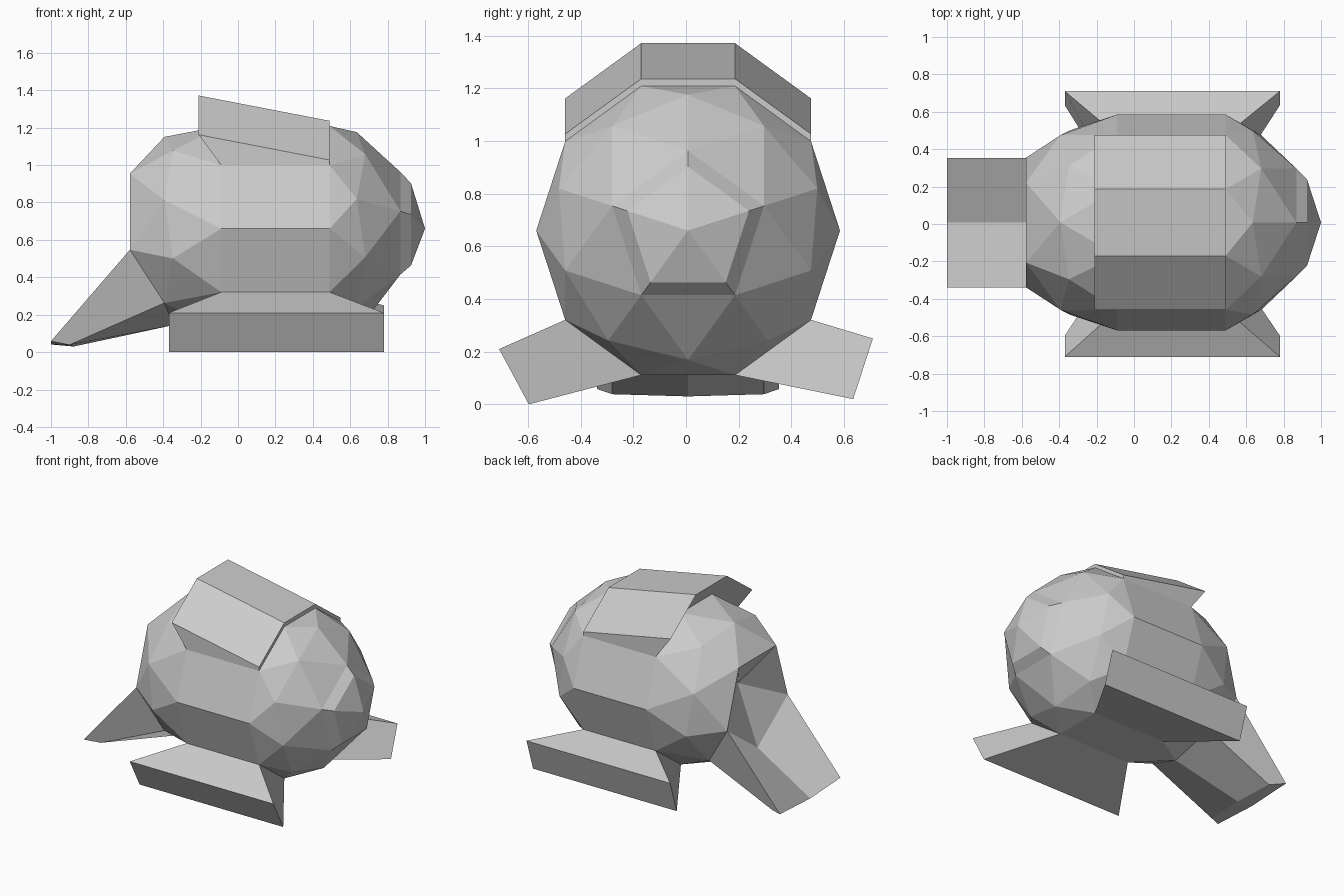
import bpy, bmesh, math
from mathutils import Matrix

if "Cube" in bpy.data.objects:
    bpy.data.objects.remove(bpy.data.objects["Cube"])

R, CY, CZ = 0.577, 0.008, 0.66   # hull radius and axis position
LEFT, RIGHT, EQ = -0.09, 0.377, 0.49

bm = bmesh.new()

def push(faces, move):
    """Extrude a face region and reposition its new vertices with move(co)."""
    res = bmesh.ops.extrude_face_region(bm, geom=list(faces))
    verts = [g for g in res["geom"] if isinstance(g, bmesh.types.BMVert)]
    for v in verts:
        v.co = move(v.co.copy())
    bmesh.ops.delete(bm, geom=[v for v in bm.verts if not v.link_faces], context='VERTS')
    return verts

def at(co, x=None, y=None, z=None):
    return (co.x if x is None else x, co.y if y is None else y, co.z if z is None else z)

# faceted ball with its pole along x and one pentagon corner pointing up
bmesh.ops.create_icosphere(bm, subdivisions=2, radius=R)
bm.transform(Matrix.Rotation(math.pi / 2, 4, 'Y'))
v = next(v for v in bm.verts if abs(v.co.x - 0.447 * R) < 0.01)
bm.transform(Matrix.Rotation(math.pi / 2 - math.atan2(v.co.z, v.co.y), 4, 'X'))

# split at the equator and stretch into a barrel
def stretch(co):
    return at(co, x=EQ if abs(co.x) < 0.01 else co.x + RIGHT)
nose_half = [f for f in bm.faces if f.calc_center_median().x > 0]
rear = [v for v in bm.verts if v.co.x < 0.01]
push(nose_half, stretch)
for v in bm.verts:
    if v.co.x < 0.01:
        v.co.x += LEFT

# raised nose cone
pole = max(bm.verts, key=lambda v: v.co.x)
push(pole.link_faces, lambda c: (1.0, 0, 0) if c.x > 0.93 else (0.925, c.y * 0.8, c.z * 0.8))

# widened, hollowed rear opening
pole = min(bm.verts, key=lambda v: v.co.x)
ring = [e.other_vert(pole) for e in pole.link_edges]
for v in ring:
    v.co = (-0.578, v.co.y * 1.2, v.co.z * 1.2)
pole.co = (-0.42, 0, 0.06)

# sloping tail drawn out below the opening
low = min(ring, key=lambda v: v.co.z)
tail = [f for f in low.link_faces if pole not in f.verts]
push(tail, lambda c: (-1 + (c.x + 0.578) * 0.53, c.y, 0.02 + 0.07 * (c.z + CZ) - CZ))

def barrel(test):
    out = []
    for f in bm.faces:
        c = f.calc_center_median()
        if len(f.verts) == 4 and abs(c.x - (LEFT + EQ) / 2) < 0.02 and abs(f.normal.x) < 0.05 and test(c):
            out.append(f)
    return out

# slanted hood over the top three panels
bm.normal_update()
push(barrel(lambda c: c.z > 0.35),
     lambda c: (-0.21, c.y, c.z + 0.163) if c.x < 0.2 else (EQ, c.y, c.z + 0.028))

# flared side skids from the lower panels
for side, top, bottom in ((-1, (-0.71, 0.21), (-0.597, 0.0)), (1, (0.71, 0.25), (0.635, 0.02))):
    bm.normal_update()
    def flare(c):
        y, z = top if c.z > -0.45 else bottom
        return (-0.37 if c.x < 0.2 else 0.78, y - CY, z - CZ)
    push(barrel(lambda c: -0.5 < c.z < -0.38 and 0.2 < c.y * side < 0.4), flare)

bm.transform(Matrix.Translation((0, CY, CZ)))
bmesh.ops.recalc_face_normals(bm, faces=bm.faces)
mesh = bpy.data.meshes.new("hull")
bm.to_mesh(mesh)
bm.free()
bpy.context.collection.objects.link(bpy.data.objects.new("hull", mesh))
